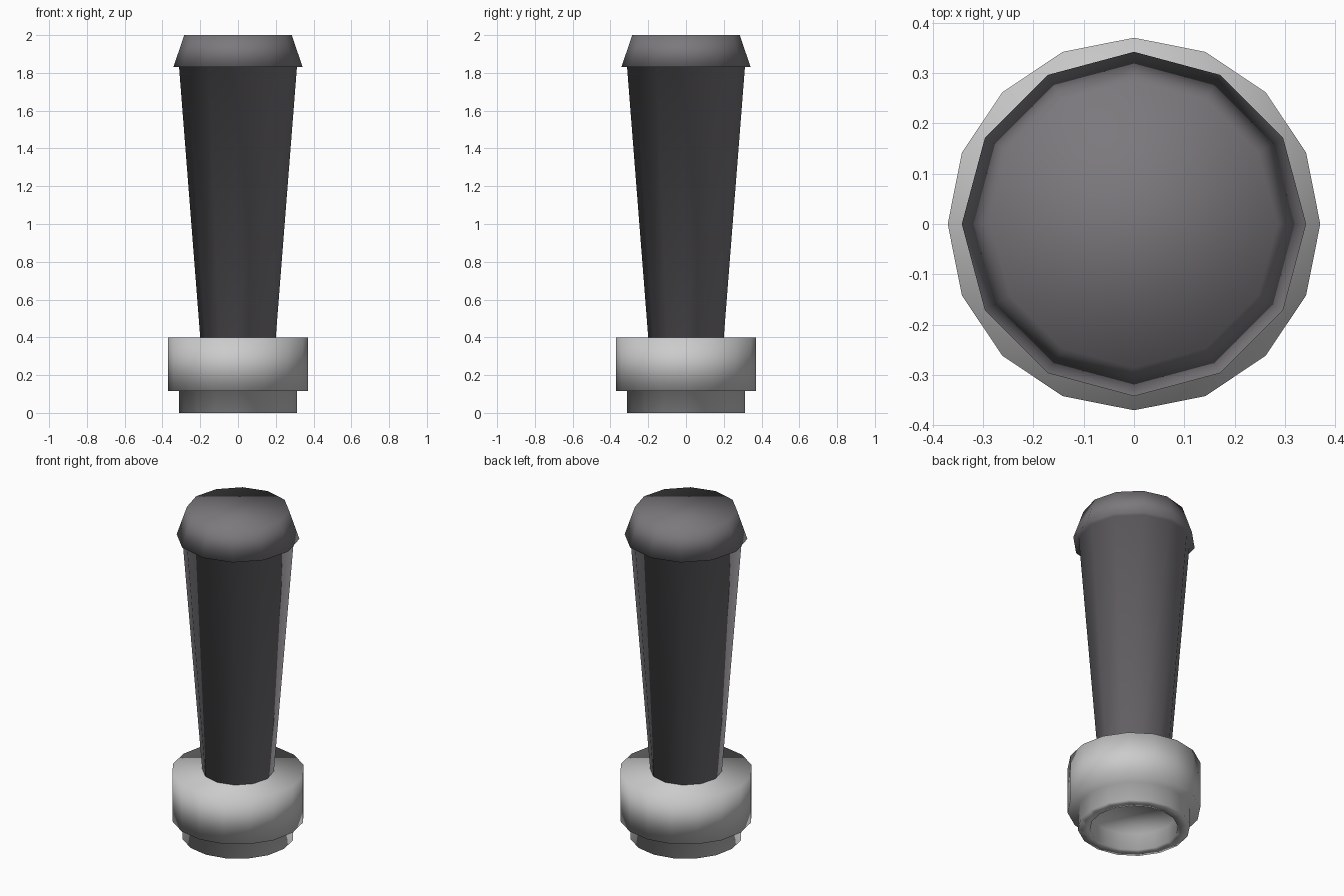
import bpy, bmesh
from math import cos, sin, tau

if "Cube" in bpy.data.objects:
    bpy.data.objects.remove(bpy.data.objects["Cube"])


def lathe(name, profile, sides, color=None):
    """Turn (radius, z) points about z, closing both ends with n-gons."""
    bm = bmesh.new()
    rings = [[bm.verts.new((r * cos(tau * i / sides), r * sin(tau * i / sides), z))
              for i in range(sides)] for r, z in profile]
    for a, b in zip(rings, rings[1:]):
        for i in range(sides):
            j = (i + 1) % sides
            bm.faces.new((a[i], a[j], b[j], b[i]))
    bm.faces.new(rings[0][::-1])
    bm.faces.new(rings[-1])
    bmesh.ops.recalc_face_normals(bm, faces=bm.faces)
    for f in bm.faces:
        f.smooth = True
    mesh = bpy.data.meshes.new(name)
    bm.to_mesh(mesh)
    bm.free()
    obj = bpy.data.objects.new(name, mesh)
    bpy.context.collection.objects.link(obj)
    if color:
        mat = bpy.data.materials.new(name + "_material")
        mat.diffuse_color = color
        mat.use_nodes = True
        mat.node_tree.nodes["Principled BSDF"].inputs["Base Color"].default_value = mat.diffuse_color
        mesh.materials.append(mat)
    return obj


# Metal collar with a narrower foot and a shallow socket underneath
lathe("metal_collar", [(0.245, 0.10), (0.245, 0), (0.312, 0), (0.312, 0.115),
                       (0.37, 0.115), (0.37, 0.40)], 16)

# Dark tapered grip ending in an overhanging bevelled cap
lathe("grip", [(0.20, 0.40), (0.312, 1.83), (0.342, 1.83), (0.285, 2.0)], 12,
      (0.2, 0.19, 0.205, 1))
